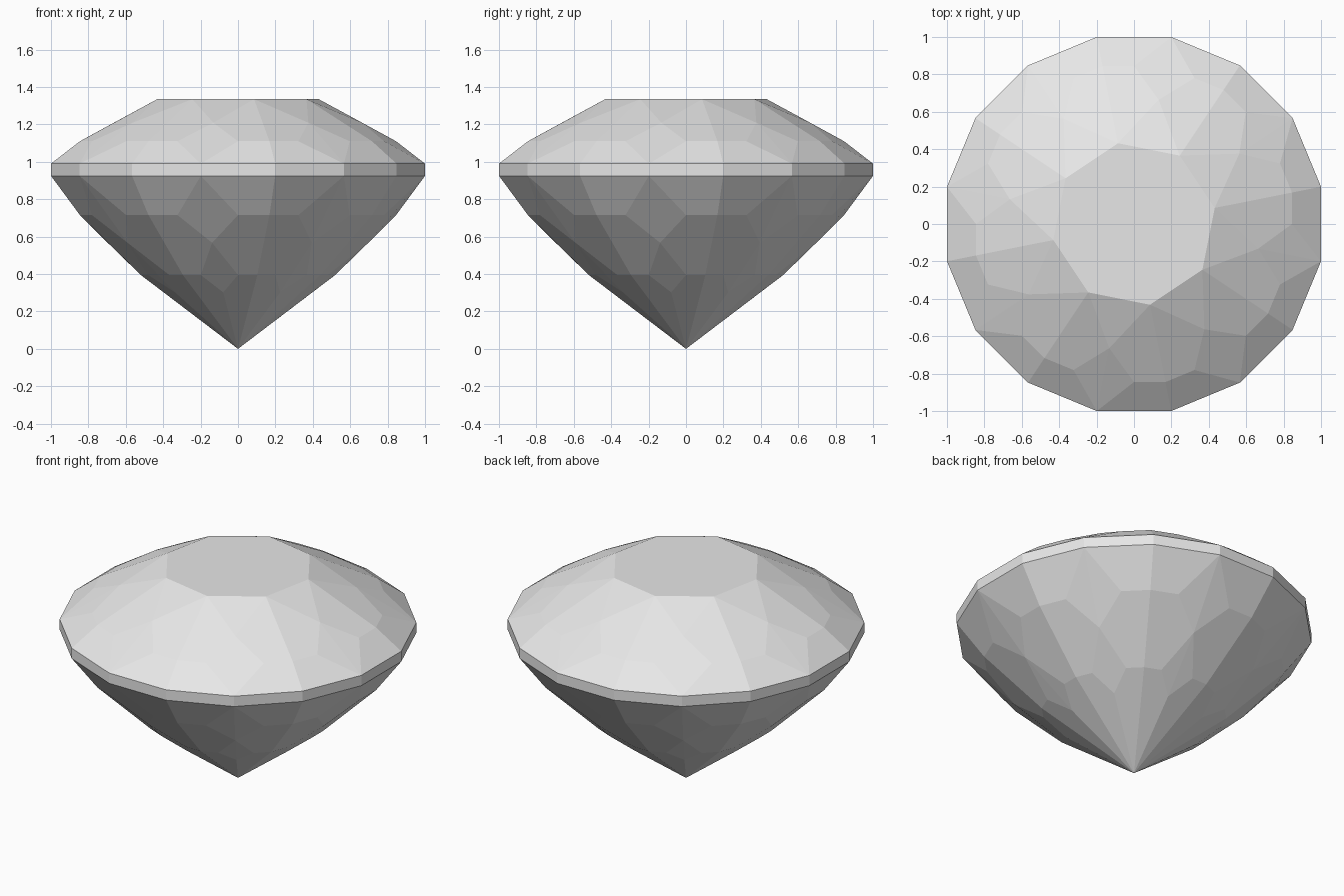
import bpy
import bmesh
from math import pi, cos, sin
from mathutils import Vector

if "Cube" in bpy.data.objects:
    bpy.data.objects.remove(bpy.data.objects["Cube"])

STEP = pi / 16                      # half of one girdle side
CORNER = 1 / cos(STEP)              # apothem to corner radius
CENTRE = Vector((0, 0, 0.9))

grey = bpy.data.materials.new("pale_grey")
grey.use_nodes = True
grey.diffuse_color = (0.8, 0.8, 0.8, 1)
grey.node_tree.nodes["Principled BSDF"].inputs["Base Color"].default_value = (0.8, 0.8, 0.8, 1)


def build(name, facets, cap=None):
    """Repeat half-sector facets around the stone, mirrored about each main ridge.
    A point is (steps from the ridge, radius, height)."""
    bm = bmesh.new()

    def add(points):
        face = bm.faces.new([bm.verts.new(p) for p in points])
        face.normal_update()
        if face.normal.dot(face.calc_center_median() - CENTRE) < 0:
            face.normal_flip()

    def place(sector, side, point):
        steps, radius, z = point
        angle = STEP * (1 + 4 * sector + side * steps)
        return (radius * cos(angle), radius * sin(angle), z)

    for sector in range(8):
        for side in (-1, 1):
            for facet in facets:
                add([place(sector, side, p) for p in facet])
    if cap:
        add([place(sector, 1, cap) for sector in range(8)])
    bmesh.ops.remove_doubles(bm, verts=bm.verts, dist=0.0005)
    mesh = bpy.data.meshes.new(name)
    bm.to_mesh(mesh)
    bm.free()
    mesh.materials.append(grey)
    obj = bpy.data.objects.new(name, mesh)
    bpy.context.collection.objects.link(obj)


# Girdle band corners
low, high = 0.925, 0.99
top_main, top_star = (0, CORNER, high), (2, CORNER, high)
low_main, low_star = (0, CORNER, low), (2, CORNER, low)

# Crown: table, star facets, half mains, kites and girdle facets
table = (0, 0.44, 1.335)
table_mid = (2, 0.44 * cos(2 * STEP), 1.335)
star = (2, 0.677, 1.209)
belt_main, belt_side = (0, 0.845 * CORNER, 1.11), (1, 0.845, 1.11)
build("crown", [
    [table, table_mid, star],
    [table, star, belt_side, belt_main],
    [belt_main, belt_side, top_star, top_main],
    [star, belt_side, top_star],
], cap=table)

# Girdle
build("girdle", [[top_main, top_star, low_star, low_main]])

# Pavilion: girdle facets, kites, half mains, lower diamonds and point facets
upper_main, upper_side = (0, 0.845 * CORNER, 0.715), (1, 0.845, 0.715)
kite = (2, 0.71, 0.567)
lower_main, lower_side = (0, 0.52 * CORNER, 0.395), (1, 0.52, 0.395)
diamond = (2, 0.405, 0.302)
point = (0, 0, 0)
build("pavilion", [
    [low_main, low_star, upper_side, upper_main],
    [low_star, upper_side, kite],
    [upper_main, upper_side, kite, lower_side, lower_main],
    [kite, lower_side, diamond],
    [lower_main, lower_side, diamond, point],
])
